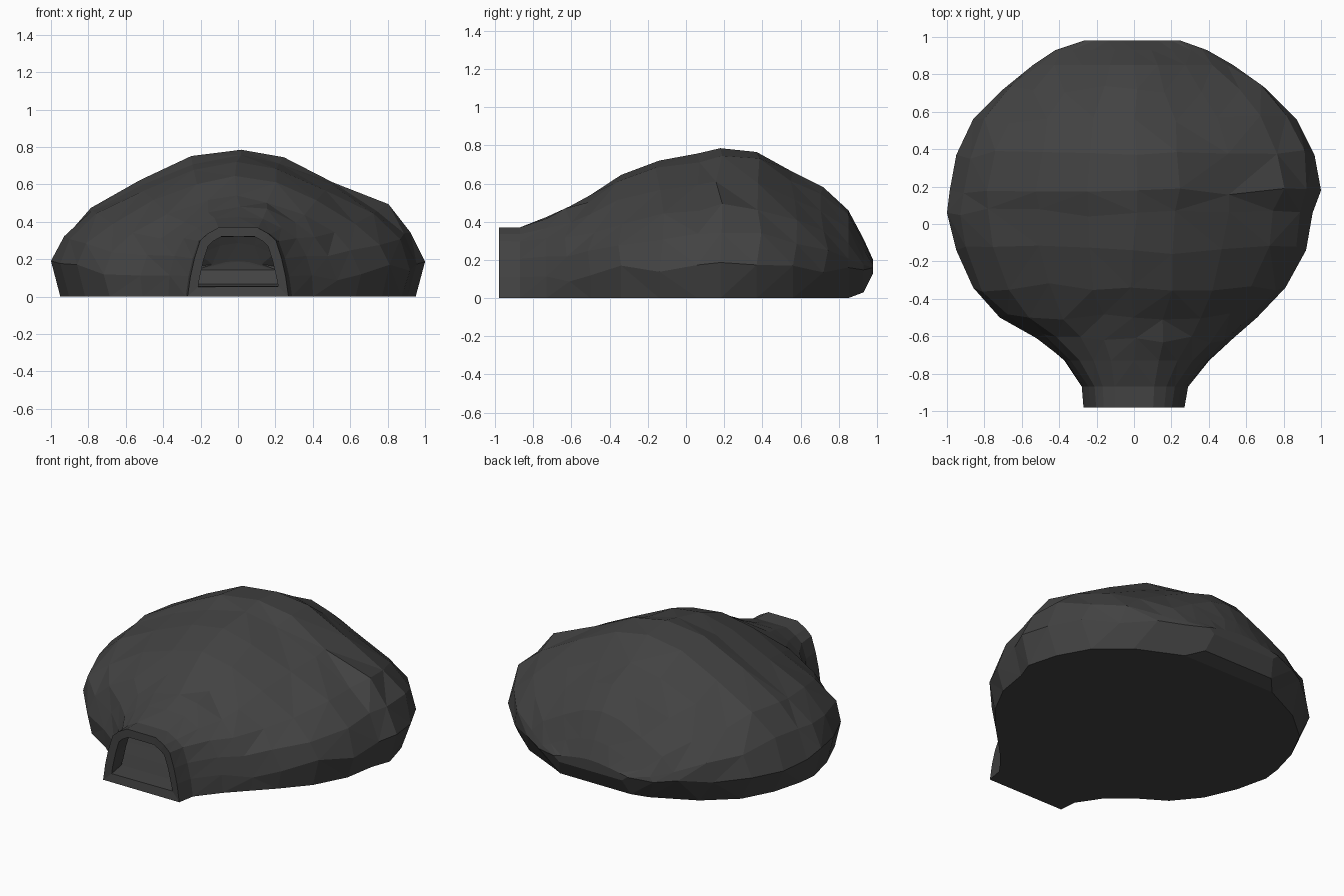
import bpy, bmesh, random

if "Cube" in bpy.data.objects:
    bpy.data.objects.remove(bpy.data.objects["Cube"])
random.seed(11)

stone = bpy.data.materials.new("dark grey stone")
stone.diffuse_color = (0.055, 0.055, 0.055, 1)
stone.use_nodes = True
stone.node_tree.nodes["Principled BSDF"].inputs["Base Color"].default_value = stone.diffuse_color

# Half profiles (width fraction, height fraction), ground to crown
DOME = [(.95, 0), (1, .22), (.94, .44), (.79, .62), (.52, .795), (.24, .95), (0, 1)]
ARCH = [(1, 0), (.94, .30), (.86, .56), (.75, .81), (.6, .91), (.38, 1), (0, 1)]

# Stations along depth: y, left width, right width, bottom, top, dome blend, base fraction
STATIONS = [
    (-.98, .27, .27, 0, .37, 0, 1), (-.87, .28, .29, 0, .37, .05, 1),
    (-.73, .38, .41, 0, .425, .4, 1), (-.61, .53, .54, 0, .48, .75, 1),
    (-.50, .72, .66, 0, .54, .95, 1), (-.34, .86, .81, 0, .645, 1, 1),
    (-.14, .95, .92, 0, .72, 1, 1), (.06, 1, .955, 0, .757, 1, 1),
    (.18, .985, 1, 0, .785, 1, 1), (.37, .95, .965, 0, .765, 1, .98),
    (.56, .86, .87, 0, .66, 1, .96), (.72, .70, .71, 0, .58, 1, .9),
    (.85, .54, .53, 0, .46, 1, .65), (.93, .42, .39, .03, .31, 1, .65),
    (.98, .27, .25, .13, .20, 1, .9)]

# Hollow mound with entrance tunnel: loft of arched cross-sections
bm = bmesh.new()
rings = []
last = len(STATIONS) - 1
for i, (y, left, right, z0, z1, t, base) in enumerate(STATIONS):
    prof = [(a[0] + (d[0] - a[0]) * t, a[1] + (d[1] - a[1]) * t)
            for a, d in zip(ARCH, DOME)]
    prof[0] = (prof[0][0] * base, 0)
    if i > 8:
        # widest line stays level round the back
        prof[1] = (1, min((.16 - z0) / (z1 - z0), .42))
        prof[2] = (.94, max(prof[2][1], prof[1][1] + .1))
    pts = [(-w * left, h) for w, h in prof] + [(w * right, h) for w, h in prof[-2::-1]]
    ring = []
    for k, (x, h) in enumerate(pts):
        z = z0 + h * (z1 - z0)
        yy = y
        if 2 < i < last - 2:
            if 1 < k < len(pts) - 2:
                # chiselled irregularity, crown line kept true
                x += random.uniform(-.018, .018)
                if k != n // 2 if rings and (n := len(pts)) else True:
                    yy += random.uniform(-.025, .025)
                    z += random.uniform(-.014, .008)
            elif k in (1, len(pts) - 2):
                z += random.uniform(-.03, .03)
        ring.append(bm.verts.new((x, yy, z)))
    rings.append(ring)
n = len(rings[0])
for a, b in zip(rings, rings[1:]):
    for k in range(n):
        j = (k + 1) % n
        bm.faces.new((a[k], a[j], b[j], b[k]))
bm.faces.new(rings[-1])
bmesh.ops.recalc_face_normals(bm, faces=bm.faces)
# Outward check using the ground face
ground = min(bm.faces, key=lambda f: f.calc_center_median().z)
if ground.normal.z > 0:
    bmesh.ops.reverse_faces(bm, faces=bm.faces)
bmesh.ops.triangulate(bm, faces=bm.faces, quad_method='SHORT_EDGE')
mesh = bpy.data.meshes.new("rock_shelter")
bm.to_mesh(mesh)
bm.free()
mesh.materials.append(stone)
obj = bpy.data.objects.new("rock_shelter", mesh)
bpy.context.collection.objects.link(obj)

# Wall thickness, leaving the flat lip around the doorway
wall = obj.modifiers.new("wall", 'SOLIDIFY')
wall.thickness = .05
wall.offset = -1
wall.use_even_offset = True
wall.thickness_clamp = 1
